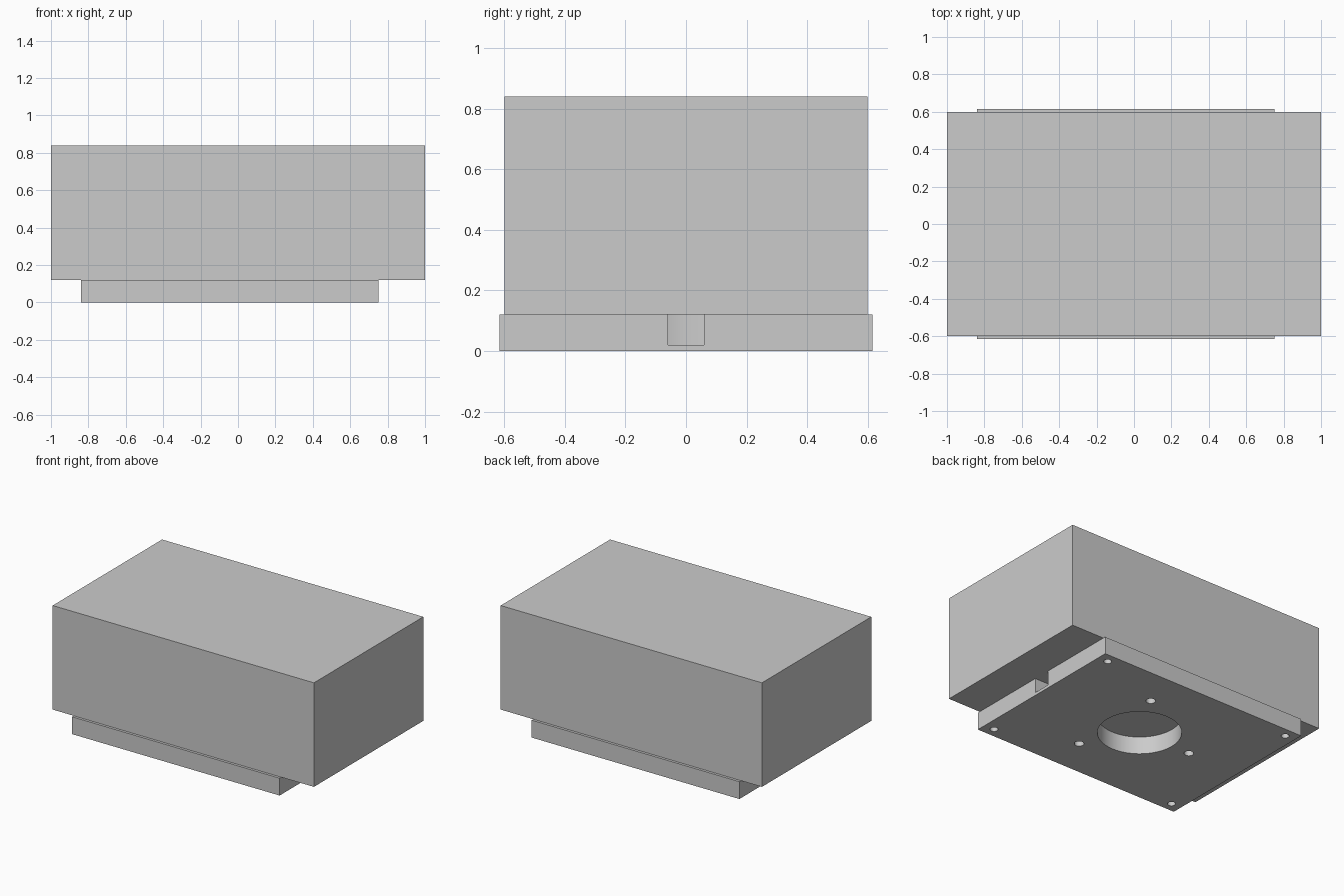
import bpy
import math

cube = bpy.data.objects.get("Cube")
if cube:
    bpy.data.objects.remove(cube, do_unlink=True)

# One plain grey for everything
grey = bpy.data.materials.new("plain_grey")
grey.use_nodes = True
colour = (0.6, 0.6, 0.6, 1)
grey.diffuse_color = colour
grey.node_tree.nodes["Principled BSDF"].inputs["Base Color"].default_value = colour


def block(name, low, high):
    centre = [(a + b) / 2 for a, b in zip(low, high)]
    bpy.ops.mesh.primitive_cube_add(size=1, location=centre)
    obj = bpy.context.object
    obj.name = name
    obj.scale = [b - a for a, b in zip(low, high)]
    bpy.ops.object.transform_apply(location=True, rotation=False, scale=True)
    obj.data.materials.append(grey)
    return obj


def drill(name, x, y, radius, sides):
    bpy.ops.mesh.primitive_cylinder_add(
        vertices=sides, radius=radius, depth=0.4, location=(x, y, PLATE_TOP / 2))
    obj = bpy.context.object
    obj.name = name
    obj.data.materials.append(grey)
    return obj


def cut(target, cutter):
    cutter.hide_render = True
    mod = target.modifiers.new("cut", "BOOLEAN")
    mod.operation = "DIFFERENCE"
    mod.solver = "EXACT"
    mod.object = cutter
    bpy.context.view_layer.objects.active = target
    bpy.ops.object.modifier_apply(modifier=mod.name)
    bpy.data.objects.remove(cutter, do_unlink=True)


PLATE_TOP = 0.12
PLATE_X = -0.045      # the plate sits slightly off centre

# Main housing
block("housing", (-1, -0.598, PLATE_TOP), (1, 0.598, 0.84))

# Base plate with its bore, cable channel and screw holes
plate = block("base_plate", (-0.84, -0.616, 0), (0.75, 0.616, PLATE_TOP))
cut(plate, drill("bore_cutter", PLATE_X, 0, 0.262, 96))
cut(plate, block("channel_cutter", (0.1, -0.06, 0.02), (0.9, 0.06, 0.3)))

for sx in (-1, 1):
    for sy in (-1, 1):
        cut(plate, drill("corner_hole_cutter", PLATE_X + sx * 0.72, sy * 0.55, 0.025, 32))

for degrees in (60, 180, 300):
    a = math.radians(degrees)
    cut(plate, drill("inner_hole_cutter", PLATE_X + 0.4 * math.cos(a),
                     0.4 * math.sin(a), 0.03, 32))

# Smooth bore walls, sharp edges
bpy.ops.object.select_all(action="DESELECT")
plate.select_set(True)
bpy.context.view_layer.objects.active = plate
bpy.ops.object.shade_smooth_by_angle(angle=math.radians(30))
